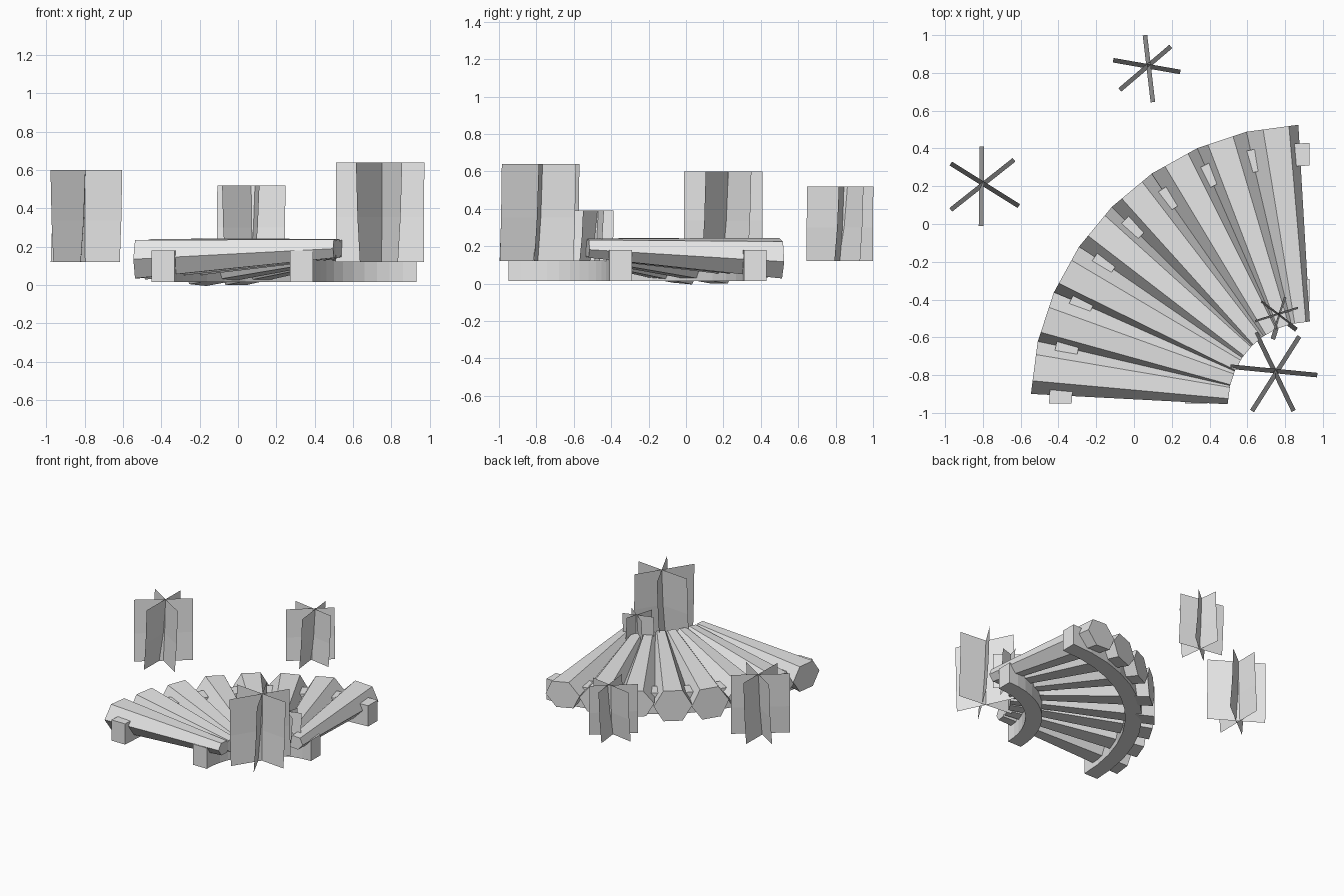
import bpy, bmesh, math
from mathutils import Vector

if "Cube" in bpy.data.objects:
    bpy.data.objects.remove(bpy.data.objects["Cube"])

grey = bpy.data.materials.new("light_grey")
grey.diffuse_color = (0.8, 0.8, 0.8, 1)
grey.use_nodes = True
grey.node_tree.nodes["Principled BSDF"].inputs["Base Color"].default_value = grey.diffuse_color

CX, CY = 0.93, -0.95      # centre of the quarter-circle bend


def finish(name, bm, closed=True):
    if closed:
        bmesh.ops.recalc_face_normals(bm, faces=bm.faces)
    mesh = bpy.data.meshes.new(name)
    bm.to_mesh(mesh)
    bm.free()
    mesh.materials.append(grey)
    obj = bpy.data.objects.new(name, mesh)
    bpy.context.collection.objects.link(obj)


def loft(name, rings):
    """Join closed rings of points into a capped solid."""
    bm = bmesh.new()
    loops = [[bm.verts.new(p) for p in ring] for ring in rings]
    n = len(loops[0])
    for a, b in zip(loops, loops[1:]):
        for i in range(n):
            j = (i + 1) % n
            bm.faces.new((a[i], a[j], b[j], b[i]))
    bm.faces.new(loops[0])
    bm.faces.new(loops[-1])
    finish(name, bm)


def polar(r, angle, z):
    return Vector((CX - r * math.cos(angle), CY + r * math.sin(angle), z))


# Curved support rails under the logs
def rail(name, r0, r1, z0, z1, steps=12):
    rings = []
    for i in range(steps + 1):
        a = math.pi / 2 * i / steps
        rings.append([polar(r, a, z) for r, z in
                      ((r0, z0), (r1, z0), (r1, z1), (r0, z1))])
    loft(name, rings)


rail("outer_rail", 1.26, 1.38, 0.015, 0.18)
rail("inner_rail", 0.54, 0.66, 0.015, 0.18)


# Tapered six-sided logs fanned around the bend
def log(name, angle, roll, outer_z, half_h):
    side = Vector((math.sin(angle), math.cos(angle), 0))
    rings = []
    for r, z, w, h in ((0.43, 0.19, 0.06, 0.048), (1.47, outer_z, 0.14, half_h)):
        c = polar(r, angle, z)
        ring = []
        for k in range(6):
            t = math.radians(60 * k + roll)
            ring.append(c + side * w * math.cos(t)
                        + Vector((0, 0, h * math.sin(t) / 0.866)))
        rings.append(ring)
    loft(name, rings)


rolls = (0, 7, 6, -4, 0, -5, 4, -9)
for i, roll in enumerate(rolls):
    middle = i in (3, 4)
    log(f"log_{i + 1}", math.radians(7.4 + 10.7 * i), roll,
        0.12 if middle else 0.135, 0.12 if middle else 0.1)


# Plants made of crossed, slightly bent upright sheets
def plant(name, z0, z1, blades):
    bm = bmesh.new()
    for x0, y0, x1, y1 in blades:
        a, b = Vector((x0, y0, 0)), Vector((x1, y1, 0))
        d = (b - a).normalized()
        normal = Vector((-d.y, d.x, 0))
        rows = []
        for t, off in ((0, -0.012), (0.45, 0.003), (1, 0.012)):
            shift = normal * off + Vector((0, 0, z0 + (z1 - z0) * t))
            rows.append([bm.verts.new(p + shift) for p in (a, b)])
        for p, q in zip(rows, rows[1:]):
            bm.faces.new((p[0], p[1], q[1], q[0]))
    finish(name, bm, closed=False)


plant("left_plant", 0.12, 0.60, ((-0.805, 0.41, -0.81, -0.01),
                                 (-0.97, 0.32, -0.61, 0.095),
                                 (-0.97, 0.075, -0.635, 0.34)))
plant("back_plant", 0.12, 0.52, ((0.058, 1.0, 0.1, 0.645),
                                 (-0.11, 0.867, 0.245, 0.805),
                                 (-0.075, 0.71, 0.195, 0.94)))
plant("front_plant", 0.12, 0.64, ((0.51, -0.755, 0.97, -0.80),
                                  (0.645, -0.575, 0.845, -0.99),
                                  (0.625, -0.99, 0.875, -0.595)))
plant("small_plant", 0.12, 0.39, ((0.645, -0.52, 0.87, -0.45),
                                  (0.67, -0.415, 0.86, -0.56),
                                  (0.735, -0.61, 0.805, -0.39)))
